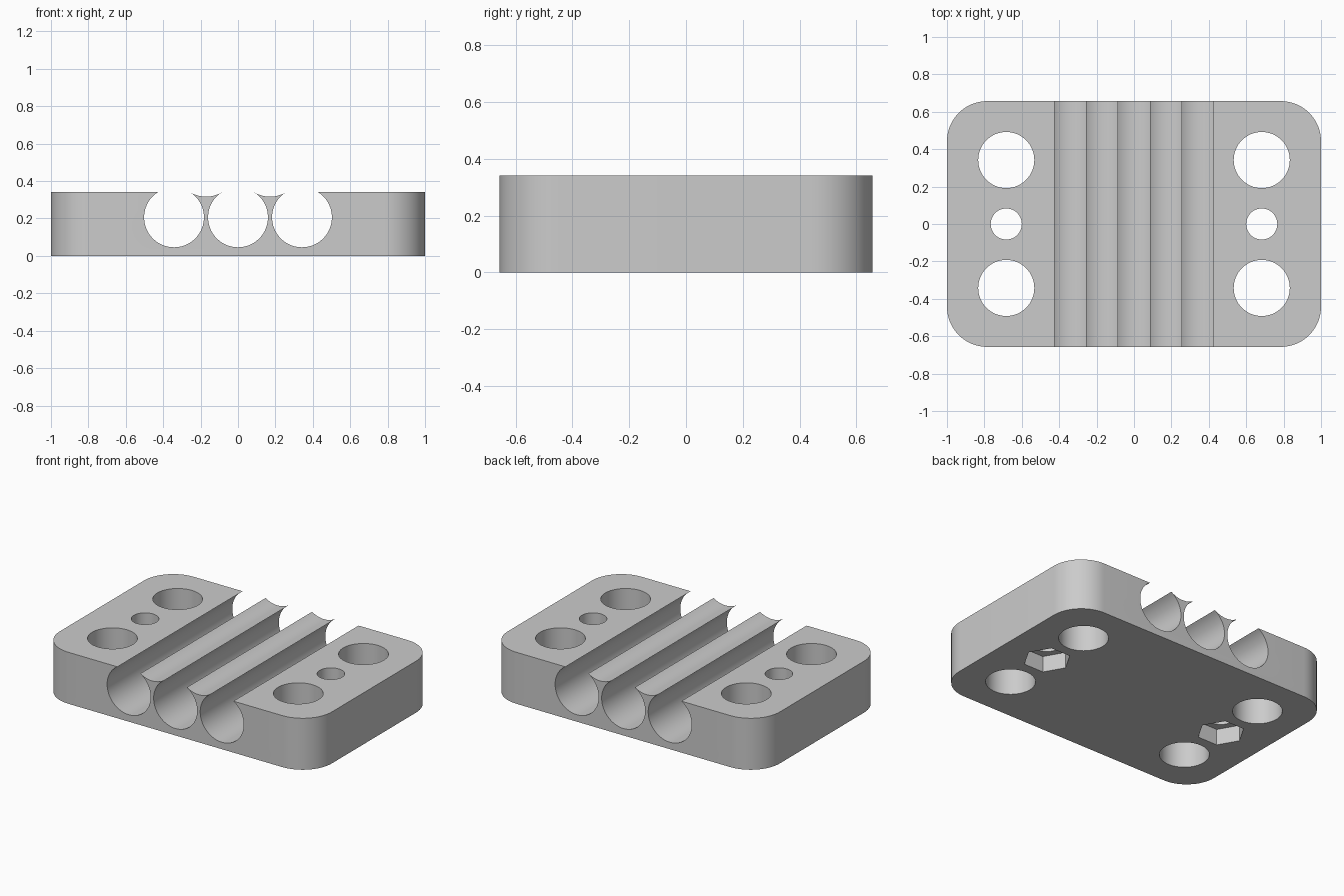
import bpy
import bmesh
from math import asin, sin, cos, pi
from mathutils import Matrix

LENGTH, DEPTH, HEIGHT = 2.0, 1.314, 0.342
CORNER = 0.215
PITCH, GROOVE_R, GROOVE_Z = 0.342, 0.16, 0.206
HOLE_X, HOLE_Y = 0.683, 0.342

cube = bpy.data.objects.get("Cube")
if cube:
    bpy.data.objects.remove(cube, do_unlink=True)

# Material
grey = bpy.data.materials.new("plain grey")
grey.use_nodes = True
colour = (0.6, 0.6, 0.6, 1)
grey.diffuse_color = colour
grey.node_tree.nodes["Principled BSDF"].inputs["Base Color"].default_value = colour


def arc(cx, cz, r, start, end, steps):
    return [(cx + r * cos(start + (end - start) * i / steps),
             cz + r * sin(start + (end - start) * i / steps))
            for i in range(steps + 1)]


def make_object(name, bm):
    mesh = bpy.data.meshes.new(name)
    bmesh.ops.recalc_face_normals(bm, faces=bm.faces)
    bm.to_mesh(mesh)
    bm.free()
    obj = bpy.data.objects.new(name, mesh)
    mesh.materials.append(grey)
    bpy.context.collection.objects.link(obj)
    return obj


# Block profile: three open grooves with scooped ridges between them
lip = asin((HEIGHT - GROOVE_Z) / GROOVE_R)
half_gap = PITCH / 2 - GROOVE_R * cos(lip)
scoop = asin(half_gap / GROOVE_R)
scoop_z = HEIGHT + GROOVE_R * cos(scoop)

profile = [(LENGTH / 2, 0), (-LENGTH / 2, 0), (-LENGTH / 2, HEIGHT)][::-1]
profile = [(-LENGTH / 2, 0), (-LENGTH / 2, HEIGHT)]
for i in (-1, 0, 1):
    profile += arc(i * PITCH, GROOVE_Z, GROOVE_R, pi - lip, 2 * pi + lip, 56)
    if i < 1:
        ridge = arc((i + 0.5) * PITCH, scoop_z, GROOVE_R,
                    1.5 * pi - scoop, 1.5 * pi + scoop, 16)
        profile += ridge[1:-1]
profile += [(LENGTH / 2, HEIGHT), (LENGTH / 2, 0)]

bm = bmesh.new()
face = bm.faces.new([bm.verts.new((x, -DEPTH / 2, z)) for x, z in profile])
out = bmesh.ops.extrude_face_region(bm, geom=[face])
moved = [v for v in out["geom"] if isinstance(v, bmesh.types.BMVert)]
bmesh.ops.translate(bm, verts=moved, vec=(0, DEPTH, 0))

# Rounded vertical corners
corners = [e for e in bm.edges
           if all(abs(v.co.x) > LENGTH / 2 - 0.01 for v in e.verts)
           and abs(e.verts[0].co.z - e.verts[1].co.z) > 0.1]
bmesh.ops.bevel(bm, geom=corners, offset=CORNER, segments=16,
                profile=0.5, affect='EDGES')
block = make_object("clamp_block", bm)


def cut(name, x, y, radius, bottom, top, sides):
    """Subtract an upright prism from the block."""
    bm = bmesh.new()
    bmesh.ops.create_cone(bm, cap_ends=True, segments=sides,
                          radius1=radius, radius2=radius, depth=top - bottom,
                          matrix=Matrix.Translation((x, y, (top + bottom) / 2))
                          @ Matrix.Rotation(pi / 2 if sides == 6 else 0, 4, 'Z'))
    cutter = make_object(name, bm)
    cutter.hide_render = True
    mod = block.modifiers.new(name, 'BOOLEAN')
    mod.operation = 'DIFFERENCE'
    mod.solver = 'EXACT'
    mod.object = cutter
    bpy.context.view_layer.objects.active = block
    bpy.ops.object.modifier_apply(modifier=name)
    bpy.data.objects.remove(cutter, do_unlink=True)


# Large holes, bolt holes and hexagonal nut pockets underneath
for side in (-1, 1):
    x = side * HOLE_X
    for end in (-1, 1):
        cut("large_hole_cutter", x, end * HOLE_Y, 0.15, -0.1, HEIGHT + 0.1, 64)
    cut("bolt_hole_cutter", x, 0, 0.083, -0.1, HEIGHT + 0.1, 48)
    cut("nut_pocket_cutter", x, 0, 0.145, -0.1, 0.107, 6)

bpy.ops.object.select_all(action='DESELECT')
block.select_set(True)
bpy.context.view_layer.objects.active = block
bpy.ops.object.shade_smooth_by_angle(angle=pi / 6)
